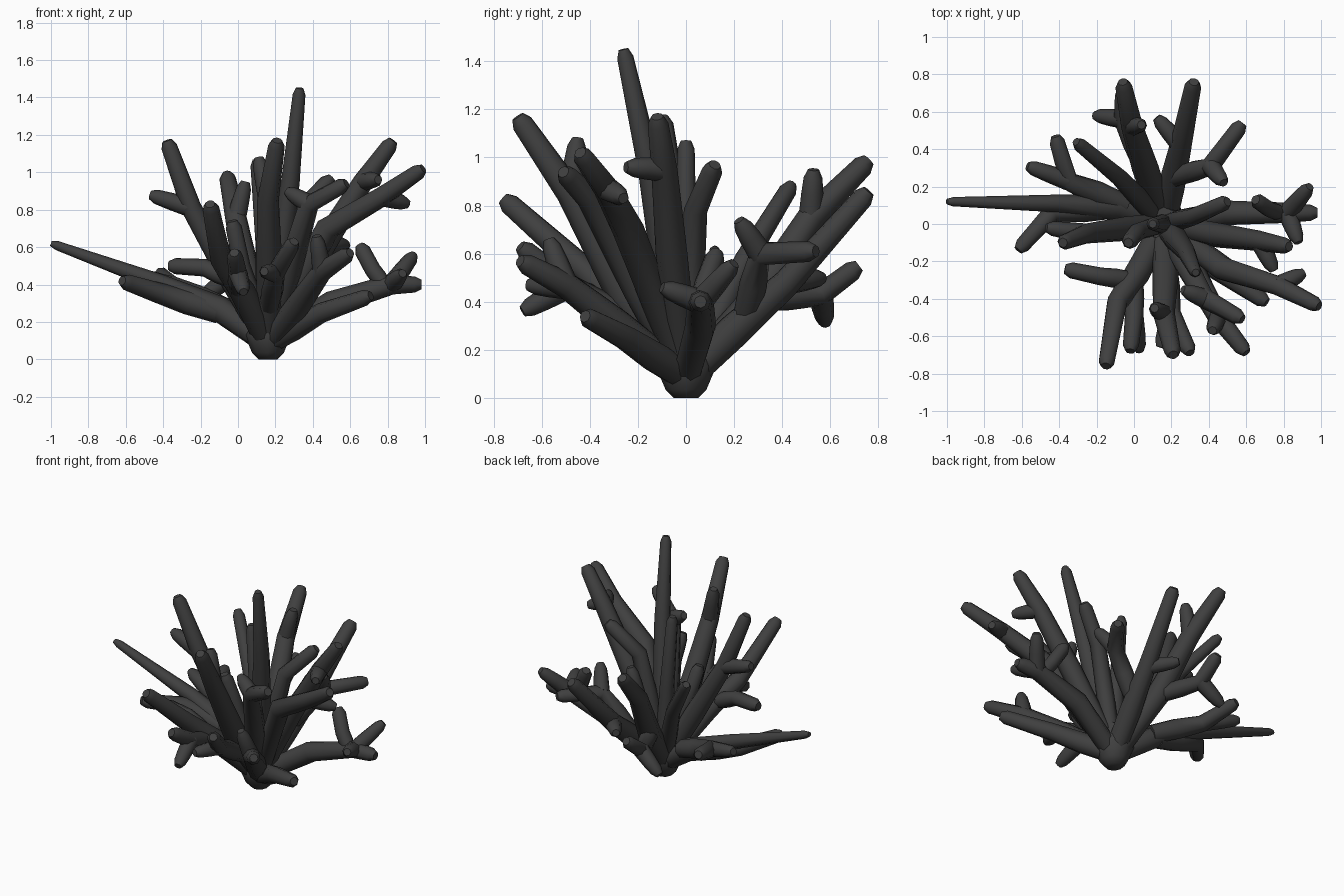
import bpy, bmesh, math
from mathutils import Vector

if "Cube" in bpy.data.objects:
    bpy.data.objects.remove(bpy.data.objects["Cube"])

SIDES = 8
ROOT = (0.16, 0.0, 0.085)

mat = bpy.data.materials.new("dark_coral")
mat.diffuse_color = (0.05, 0.05, 0.05, 1)
mat.use_nodes = True
mat.node_tree.nodes["Principled BSDF"].inputs["Base Color"].default_value = mat.diffuse_color


def tube(bm, pts, radii):
    """Closed tapering tube along pts with a bevelled blunt tip."""
    pts = [Vector(p) for p in pts]
    end_dir = (pts[-1] - pts[-2]).normalized()
    pts.insert(-1, pts[-1] - end_dir * 0.035)
    radii = list(radii) + [radii[-1] * 0.6]
    side = None
    rings = []
    for i, p in enumerate(pts):
        t = (pts[min(i + 1, len(pts) - 1)] - pts[max(i - 1, 0)]).normalized()
        side = t.orthogonal() if side is None else side - t * side.dot(t)
        side.normalize()
        up = t.cross(side)
        rings.append([bm.verts.new(p + radii[i] * (
            side * math.cos(a * math.tau / SIDES) + up * math.sin(a * math.tau / SIDES)))
            for a in range(SIDES)])
    for a, b in zip(rings, rings[1:]):
        for k in range(SIDES):
            n = (k + 1) % SIDES
            bm.faces.new((a[k], a[n], b[n], b[k]))
    bm.faces.new(rings[0][::-1])
    bm.faces.new(rings[-1])


def finish(bm, name):
    bmesh.ops.recalc_face_normals(bm, faces=bm.faces)
    me = bpy.data.meshes.new(name)
    bm.to_mesh(me)
    bm.free()
    me.materials.append(mat)
    ob = bpy.data.objects.new(name, me)
    bpy.context.collection.objects.link(ob)
    bpy.ops.object.select_all(action='DESELECT')
    ob.select_set(True)
    bpy.context.view_layer.objects.active = ob
    bpy.ops.object.shade_smooth_by_angle(angle=math.radians(50))


def branch(name, joint, tip, *forks, via=None, start=ROOT, r=0.066, tip_r=0.043):
    """Stem from its start, via a bend, through a joint to its tip, plus side forks."""
    bm = bmesh.new()
    j = Vector(joint)
    mid = Vector(via) if via else Vector(start).lerp(j, 0.5)
    tube(bm, [start, mid, j, tip], [r * 0.9, r, (r + tip_r) / 2, tip_r])
    for f in forks:
        tube(bm, [j, j.lerp(Vector(f), 0.5), f], [0.052, 0.046, 0.039])
    finish(bm, name)


# root knob where all stems meet
bm = bmesh.new()
tube(bm, [(0.16, 0, 0.26), (0.16, 0, 0.13), (0.16, 0, 0.0)], [0.09, 0.125, 0.085])
finish(bm, "root_knob")

# left side: low forks leave the long branch
branch("left_long_branch", (-0.42, 0.11, 0.41), (-1.0, 0.12, 0.62), via=(-0.1, 0.09, 0.27),
       r=0.07, tip_r=0.025)
branch("left_low_branch", (-0.44, 0.06, 0.36), (-0.62, -0.14, 0.42), start=(-0.1, 0.09, 0.25))
branch("left_back_branch", (-0.35, 0.23, 0.39), (-0.42, 0.47, 0.46), (-0.57, 0.31, 0.46),
       start=(-0.05, 0.1, 0.26))
branch("left_tall_branch", (-0.25, -0.05, 0.81), (-0.38, -0.1, 1.17), (-0.47, -0.02, 0.88))
branch("left_inner_branch", (0.02, -0.04, 0.5), (-0.03, -0.1, 0.74), r=0.05)

# front side
branch("front_left_branch", (-0.09, -0.42, 0.53), (-0.15, -0.76, 0.83),
       via=(0.02, -0.26, 0.37), r=0.07, tip_r=0.045)
branch("front_left_fork", (-0.18, -0.28, 0.49), (-0.37, -0.24, 0.5),
       start=(-0.02, -0.3, 0.42), r=0.052)
branch("front_low_branch", (0.0, -0.5, 0.46), (-0.02, -0.68, 0.57), (0.03, -0.68, 0.36),
       start=(0.0, -0.3, 0.38), r=0.055)
branch("front_tall_branch", (0.16, -0.48, 0.85), (0.21, -0.7, 1.17), (0.11, -0.45, 1.08),
       via=(0.17, -0.26, 0.43), r=0.072, tip_r=0.045)
branch("front_middle_branch", (0.2, -0.48, 0.46), (0.3, -0.69, 0.63), (0.14, -0.66, 0.47),
       start=(0.17, -0.18, 0.29), r=0.06)
branch("front_right_branch", (0.45, -0.5, 0.47), (0.6, -0.69, 0.57), (0.42, -0.57, 0.66),
       via=(0.33, -0.28, 0.3))
branch("front_right_high_branch", (0.38, -0.4, 0.83), (0.58, -0.51, 0.94), (0.26, -0.35, 0.9))

# right side
branch("right_low_front_branch", (0.45, -0.25, 0.25), (0.71, -0.42, 0.34))
branch("right_high_front_branch", (0.77, -0.33, 0.87), (0.99, -0.44, 1.02), (0.91, -0.26, 0.83),
       via=(0.48, -0.24, 0.7))
branch("right_tall_branch", (0.67, -0.09, 0.95), (0.83, -0.12, 1.17), (0.75, -0.25, 0.96),
       via=(0.45, -0.06, 0.6))
branch("right_low_branch", (0.82, 0.06, 0.4), (0.98, 0.06, 0.4),
       (0.94, 0.2, 0.56), (0.88, -0.1, 0.46), via=(0.5, 0.06, 0.3))
branch("right_low_fork", (0.72, 0.08, 0.48), (0.65, 0.13, 0.61), start=(0.78, 0.06, 0.4), r=0.045)
branch("right_inner_branch", (0.32, 0.04, 0.78), (0.5, 0.12, 0.97), r=0.055)

# back side: pairs share a trunk
branch("back_branch", (0.25, 0.42, 0.48), (0.32, 0.76, 0.86), (0.12, 0.57, 0.5),
       via=(0.2, 0.2, 0.28), r=0.072, tip_r=0.045)
branch("back_right_branch", (0.41, 0.31, 0.6), (0.58, 0.54, 0.61), (0.48, 0.22, 0.74),
       start=(0.22, 0.25, 0.35), r=0.058)
branch("back_tall_branch", (-0.01, 0.52, 0.75), (-0.06, 0.76, 0.99), (0.04, 0.53, 0.95),
       via=(0.06, 0.3, 0.41), r=0.072, tip_r=0.045)
branch("back_low_branch", (-0.06, 0.56, 0.43), (-0.06, 0.72, 0.55), (-0.21, 0.58, 0.31),
       start=(0.05, 0.3, 0.41), r=0.055)
branch("back_left_branch", (-0.08, 0.25, 0.58), (-0.31, 0.44, 0.89), r=0.055, tip_r=0.037)

# centre spikes
branch("tallest_spike", (0.28, -0.15, 0.95), (0.33, -0.26, 1.45), tip_r=0.034)
branch("centre_spike", (0.14, 0.0, 0.6), (0.1, 0.0, 1.07), r=0.055, tip_r=0.036)
